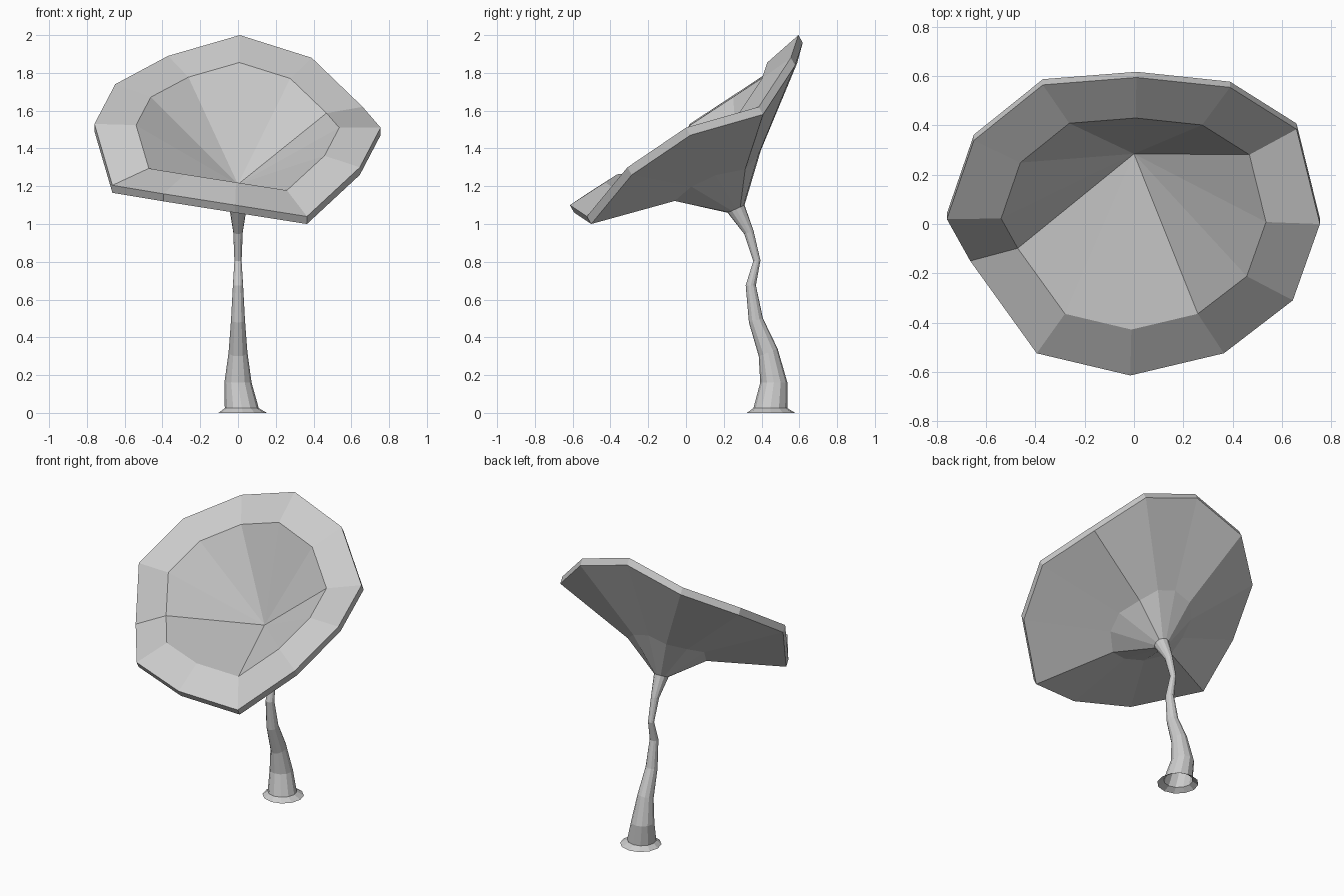
import bpy, bmesh
from math import sin, cos, tau
from mathutils import Vector

if "Cube" in bpy.data.objects:
    bpy.data.objects.remove(bpy.data.objects["Cube"])


def loft(name, rings, tip=None):
    """Skin a stack of equal-length rings; optionally close the first on a tip."""
    bm = bmesh.new()
    loops = [[bm.verts.new(p) for p in ring] for ring in rings]
    n = len(loops[0])
    for a, b in zip(loops, loops[1:]):
        for i in range(n):
            j = (i + 1) % n
            bm.faces.new((a[i], a[j], b[j], b[i]))
    if tip:
        t = bm.verts.new(tip)
        for i in range(n):
            bm.faces.new((t, loops[0][(i + 1) % n], loops[0][i]))
    bmesh.ops.recalc_face_normals(bm, faces=bm.faces)
    mesh = bpy.data.meshes.new(name)
    bm.to_mesh(mesh)
    bm.free()
    obj = bpy.data.objects.new(name, mesh)
    bpy.context.collection.objects.link(obj)
    return obj


def circle(x, y, z, r, tilt, n=12):
    """Stem cross-section, tilted so its back is higher by tilt * radius."""
    return [Vector((x + r * sin(tau * i / n), y + r * cos(tau * i / n),
                    z + tilt * r * cos(tau * i / n))) for i in range(n)]


def squash(ring, scale, offset):
    return [Vector(c * s + o for c, s, o in zip(p, scale, offset)) for p in ring]


# Wavy outer edge of the cap, clockwise from the back
rim = [Vector(p) for p in (
    (0.01, 0.595, 2.0), (0.39, 0.555, 1.88), (0.66, 0.385, 1.62),
    (0.755, 0.0, 1.51), (0.645, -0.31, 1.30), (0.365, -0.525, 1.04),
    (-0.015, -0.615, 1.10), (-0.395, -0.525, 1.16), (-0.665, -0.15, 1.205),
    (-0.76, 0.02, 1.53), (-0.65, 0.34, 1.74), (-0.37, 0.565, 1.89))]
lip = [p + Vector((0, 0.023, -0.04)) for p in rim]

# Cap: funnel, broad rim, thin edge, underside flare and neck
inner = squash(rim, (0.71, 0.71, 0.705), (0, 0.008, 0.445))
under = squash(lip, (0.33, 0.41, 0.29), (0, 0.146, 0.832))
neck = circle(0, 0.265, 1.08, 0.045, 0.45)
loft("cap", [inner, rim, lip, under, neck], tip=(0, 0.285, 1.21))

# Bent, tapering stem
stem = [
    (0.01, 0.455, 0.16, 0.072, 0.0), (0.0, 0.435, 0.32, 0.05, 0.4),
    (0.0, 0.37, 0.49, 0.037, 0.3), (0.0, 0.343, 0.675, 0.027, 0.0),
    (0.0, 0.375, 0.805, 0.019, 0.1), (0.0, 0.333, 0.955, 0.025, 0.3)]
stem[0] = (0.0, 0.465, 0.16, 0.072, 0.0)
foot = circle(0.02, 0.447, 0.025, 0.09, 0)
loft("stem", [foot] + [circle(*s) for s in stem] + [neck])

# Flared foot
loft("foot", [circle(0.025, 0.45, 0, 0.128, 0), foot])
